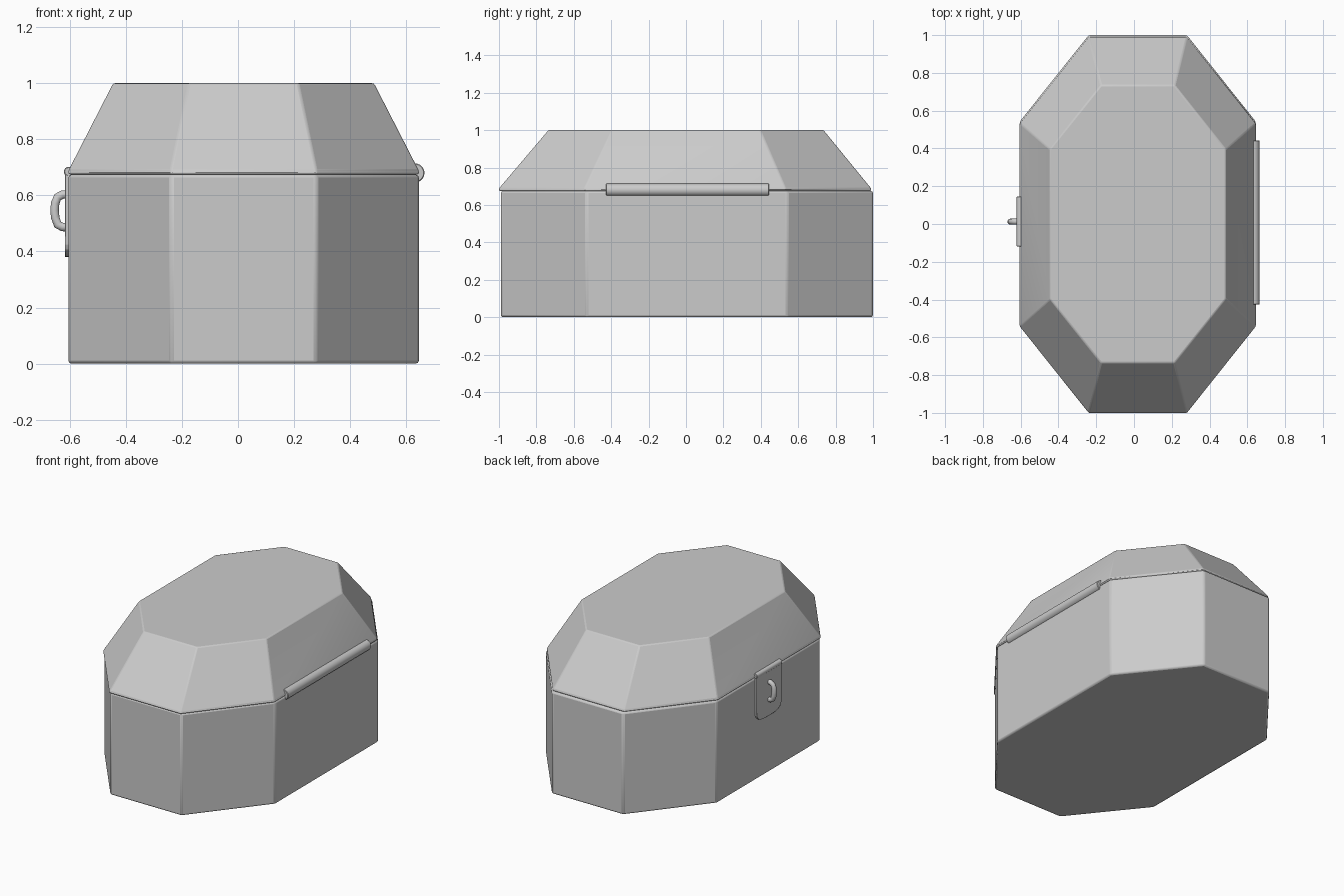
import bpy, bmesh, math
from mathutils import Matrix

if "Cube" in bpy.data.objects:
    bpy.data.objects.remove(bpy.data.objects["Cube"])

CX = 0.02  # centre line of the box


def octagon(hx, hy, cx, cy):
    """Elongated octagon: half sizes hx, hy and corner positions cx, cy."""
    quarter = [(hx, cy), (cx, hy)]
    pts = quarter + [(-x, y) for x, y in reversed(quarter)]
    return pts + [(-x, -y) for x, y in pts]


def finish(name, bm, bevel=0, segments=2):
    bmesh.ops.recalc_face_normals(bm, faces=bm.faces)
    me = bpy.data.meshes.new(name)
    bm.to_mesh(me)
    bm.free()
    ob = bpy.data.objects.new(name, me)
    bpy.context.collection.objects.link(ob)
    if bevel:
        mod = ob.modifiers.new("edge_bevel", "BEVEL")
        mod.width, mod.segments = bevel, segments
        mod.limit_method = "ANGLE"
        mod.angle_limit = math.radians(20)
    bpy.ops.object.select_all(action="DESELECT")
    bpy.context.view_layer.objects.active = ob
    ob.select_set(True)
    bpy.ops.object.shade_smooth_by_angle(angle=math.radians(30))
    return ob


def loft(name, rings, bevel):
    """Closed solid through stacked rings of 3D points."""
    bm = bmesh.new()
    loops = [[bm.verts.new(p) for p in ring] for ring in rings]
    for a, b in zip(loops, loops[1:]):
        n = len(a)
        for i in range(n):
            bm.faces.new((a[i], a[(i + 1) % n], b[(i + 1) % n], b[i]))
    bm.faces.new(loops[0])
    bm.faces.new(loops[-1])
    return finish(name, bm, bevel)


def ring(outline, z, dy=0):
    return [(x + CX, y + dy, z) for x, y in outline]


def barrel(name, x, y0, y1, z, r):
    bm = bmesh.new()
    bmesh.ops.create_cone(
        bm, cap_ends=True, segments=24, radius1=r, radius2=r, depth=y1 - y0,
        matrix=Matrix.Translation((x, (y0 + y1) / 2, z)) @ Matrix.Rotation(math.pi / 2, 4, "X"))
    return finish(name, bm, 0.003, 1)


# box body and faceted lid
base = octagon(0.625, 0.995, 0.26, 0.537)
top = octagon(0.465, 0.735, 0.195, 0.397)
loft("box_body", [ring(base, 0, 0.005), ring(base, 0.674, 0.005)], 0.011)
loft("lid", [ring(base, 0.675, -0.005), ring(base, 0.688, -0.005), ring(top, 1.0)], 0.009)

# hinge barrel on the right, latch barrel on the left
barrel("hinge", 0.631, -0.427, 0.443, 0.68, 0.034)
barrel("latch_pivot", -0.604, -0.12, 0.145, 0.685, 0.017)

# latch plate with a rounded lower edge
YL = 0.0125
outline = [(0.132, 0.685), (-0.132, 0.685)]
for i in range(13):
    t = math.pi * i / 12
    c, s = math.cos(t), math.sin(t)
    outline.append((YL - 0.132 * math.copysign(abs(c) ** 0.6, c) - YL, 0.46 - 0.08 * s ** 0.6 if s > 1e-6 else 0.46))
loft("latch_plate", [[(x, y + YL, z) for y, z in outline] for x in (-0.598, -0.617)], 0.002)

# staple handle standing out from the latch plate
cu = bpy.data.curves.new("latch_handle", "CURVE")
cu.dimensions = "3D"
cu.bevel_depth = 0.016
cu.bevel_resolution = 3
cu.use_fill_caps = True
path = [(-0.605, 0.603), (-0.626, 0.603), (-0.643, 0.594), (-0.652, 0.572),
        (-0.654, 0.547), (-0.652, 0.522), (-0.643, 0.496), (-0.626, 0.487), (-0.605, 0.487)]
sp = cu.splines.new("POLY")
sp.points.add(len(path) - 1)
for p, (x, z) in zip(sp.points, path):
    p.co = (x, YL, z, 1)
sp.use_smooth = True
bpy.context.collection.objects.link(bpy.data.objects.new("latch_handle", cu))
